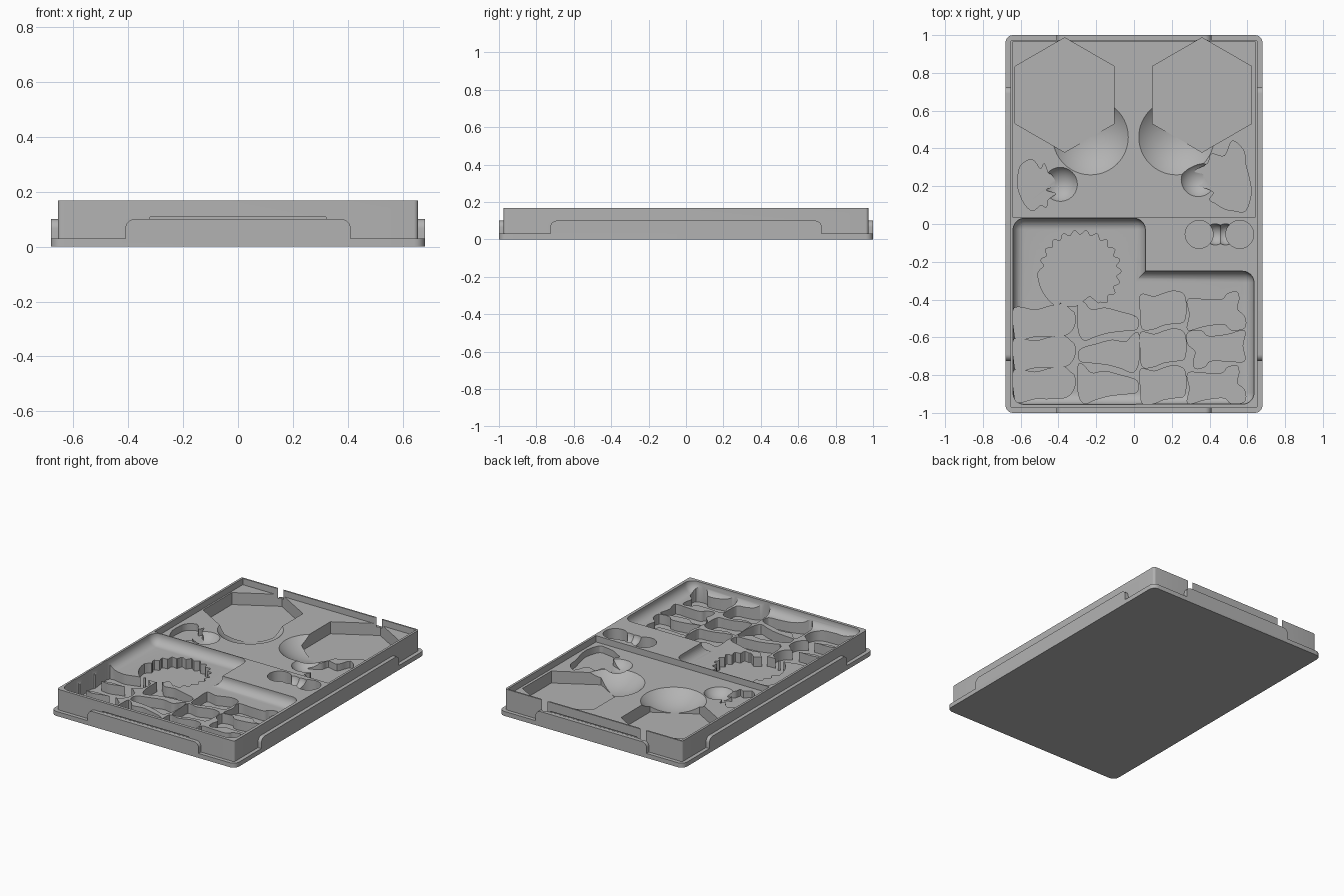
import bpy, bmesh, math
from mathutils import Matrix, Vector

if "Cube" in bpy.data.objects:
    bpy.data.objects.remove(bpy.data.objects["Cube"], do_unlink=True)

TOP, DECK, BASIN, FLOOR = 0.167, 0.125, 0.1, 0.035

grey = bpy.data.materials.new("plain grey")
grey.use_nodes = True
grey.diffuse_color = (0.45, 0.45, 0.45, 1)
grey.node_tree.nodes["Principled BSDF"].inputs["Base Color"].default_value = grey.diffuse_color


def finish(name, bm, matrix=None):
    if matrix:
        bm.transform(matrix)
    bmesh.ops.recalc_face_normals(bm, faces=bm.faces)
    mesh = bpy.data.meshes.new(name)
    bm.to_mesh(mesh)
    bm.free()
    mesh.materials.append(grey)
    obj = bpy.data.objects.new(name, mesh)
    bpy.context.collection.objects.link(obj)
    return obj


def prism(name, outline, low, high, matrix=None):
    bm = bmesh.new()
    face = bm.faces.new([bm.verts.new((x, y, low)) for x, y in outline])
    side = bmesh.ops.extrude_face_region(bm, geom=[face])
    moved = [v for v in side["geom"] if isinstance(v, bmesh.types.BMVert)]
    bmesh.ops.translate(bm, vec=(0, 0, high - low), verts=moved)
    return finish(name, bm, matrix)


def box(name, x0, x1, y0, y1, z0, z1, radius=0, segments=6, round_floor=False):
    # Box with rounded upright corners and, for basins, a rounded floor edge
    bm = bmesh.new()
    bmesh.ops.create_cube(bm, size=1)
    bm.transform(Matrix.Translation(((x0 + x1) / 2, (y0 + y1) / 2, (z0 + z1) / 2))
                 @ Matrix.Diagonal((x1 - x0, y1 - y0, z1 - z0, 1)))
    if radius:
        middle = (z0 + z1) / 2
        edges = []
        for e in bm.edges:
            a, b = (v.co.z for v in e.verts)
            upright = abs(a - b) > 0.001
            if upright or (round_floor and max(a, b) < middle):
                edges.append(e)
        bmesh.ops.bevel(bm, geom=edges, offset=radius, segments=segments,
                        profile=0.5, affect="EDGES", clamp_overlap=True)
    return finish(name, bm)


def ring(x, y, radius, count, start=0.0):
    angles = [start + math.tau * i / count for i in range(count)]
    return [(x + radius * math.cos(a), y + radius * math.sin(a)) for a in angles]


def smooth_outline(points, x, y, sx=1, sy=1, steps=4):
    # Closed smooth curve through points given in hundredths
    p = [Vector(q) for q in points]
    n, out = len(p), []
    for i in range(n):
        a, b, c, d = (p[(i + k) % n] for k in (-1, 0, 1, 2))
        for s in range(steps):
            t = s / steps
            v = (b * 2 + (c - a) * t + (a * 2 - b * 5 + c * 4 - d) * t ** 2
                 + (b * 3 - a - c * 3 + d) * t ** 3) / 2
            out.append((x + sx * v.x / 100, y + sy * v.y / 100))
    return out


def combine(target, tool, operation):
    mod = target.modifiers.new(operation.lower(), "BOOLEAN")
    mod.operation, mod.solver, mod.object = operation, "EXACT", tool
    bpy.context.view_layer.objects.active = target
    bpy.ops.object.modifier_apply(modifier=mod.name)
    bpy.data.objects.remove(tool, do_unlink=True)


def scoop(x, y, radius, depth, surface):
    # Shallow spherical dish with the given rim radius and depth
    ball = (radius ** 2 + depth ** 2) / (2 * depth)
    bm = bmesh.new()
    bmesh.ops.create_uvsphere(bm, u_segments=64, v_segments=48, radius=ball)
    return finish("scoop", bm, Matrix.Translation((x, y, surface - depth + ball)))


# Outer shell: body, bottom flange and raised grip panels
tray = box("tray", -0.655, 0.655, -0.975, 0.975, 0.01, TOP, 0.015)
combine(tray, box("flange", -0.68, 0.68, -1, 1, 0, 0.03, 0.04), "UNION")


def panel_outline(half):
    r, height = 0.035, 0.1
    arc = [(half - r + r * math.cos(a), height - r + r * math.sin(a))
           for a in (math.pi / 2 * i / 8 for i in range(9))]
    right = [(half, 0.015)] + arc
    return right + [(-x, z) for x, z in reversed(right)]


upright = Matrix.Rotation(math.pi / 2, 4, "X")
turn = Matrix.Rotation(math.pi / 2, 4, "Z")
combine(tray, prism("end_panels", panel_outline(0.41), -1, 1, upright), "UNION")
combine(tray, prism("side_panels", panel_outline(0.725), -0.68, 0.68, turn @ upright), "UNION")

cutters = []

# Snap grooves just above the end panels
for s in (-1, 1):
    y0, y1 = sorted((s * 0.968, s * 1.02))
    cutters.append(box("groove", -0.32, 0.32, y0, y1, 0.1005, 0.107))

# Rear deck, and the L-shaped front basin made of two filleted boxes
cutters.append(box("deck", -0.64, 0.64, 0.035, 0.965, DECK, 0.3))
cutters.append(box("basin", -0.64, 0.06, -0.955, 0.03, BASIN, 0.3, 0.06, 10, True))
cutters.append(box("basin_wing", -0.639, 0.635, -0.954, -0.25, BASIN + 0.0005, 0.3, 0.06, 10, True))

# Hexagon pockets with finger scoops
for x, sx in ((-0.367, -0.23), (0.36, 0.225)):
    cutters.append(prism("hexagon", ring(x, 0.683, 0.303, 6, math.pi / 2), 0.045, 0.3))
    cutters.append(scoop(sx, 0.46, 0.2, 0.0795, DECK))

# Figure pockets on the deck with small scoops
small_figure = [(-4, 13), (-1, 12), (2, 8), (4, 11), (6, 6), (8, 5), (10, 0), (5, -3), (10, -5),
                (6, -8), (5, -12), (2, -11), (-2, -14), (-6, -11), (-9, -5), (-10, 0), (-9, 9)]
large_figure = [(4, 20), (10, 15), (11, 8), (13, 0), (14, -8), (11, -17), (5, -17), (0, -16),
                (-5, -13), (-8, -11), (-6, -7), (-13, -4), (-17, -1), (-11, 2), (-16, 4),
                (-9, 8), (-7, 13), (0, 12)]
cutters.append(prism("small_figure", smooth_outline(small_figure, -0.515, 0.21), 0.08, 0.3))
cutters.append(prism("large_figure", smooth_outline(large_figure, 0.48, 0.24), 0.08, 0.3))
cutters.append(scoop(-0.39, 0.21, 0.09, 0.05, DECK))
cutters.append(scoop(0.34, 0.235, 0.09, 0.05, DECK))

# Pair of round token pockets joined by two small scoops
for x, sx in ((0.345, 0.43), (0.56, 0.485)):
    cutters.append(prism("token", ring(x, -0.055, 0.074, 40), 0.09, 0.3))
    cutters.append(scoop(sx, -0.055, 0.056, 0.05, TOP))

# Scalloped round pocket with a notched lower edge
scallop = []
for i in range(160):
    a = math.tau * i / 160
    r = 0.205 + 0.012 * math.cos(22 * a)
    if math.pi < a < math.pi * 1.32:
        r = 0.225
    x, y = r * math.cos(a), r * math.sin(a)
    scallop.append((-0.285 + x, -0.25 + max(y, -0.185 + 0.055 * max(0, 1 - abs(x - 0.05) / 0.07))))
cutters.append(prism("scallop", scallop, FLOOR, 0.3))

# Grid of piece pockets: one outline per column, centre x, then (y, x flip, y flip) per row
columns = [
    ([(-16, 7), (-5, 6), (3, 8), (10, 9), (14, 6), (16, 4), (16, -2), (12, -7), (3, -8),
      (-5, -8), (-14, -10), (-16, -5)],
     -0.475, [(-0.515, 1, 1), (-0.68, 1, 1), (-0.845, 1, 1)]),
    ([(-16, 10), (-13, 10), (-9, 6), (-2, 7), (6, 5), (15, 2), (15, -4), (8, -5), (0, -6),
      (-7, -8), (-13, -10), (-16, -4)],
     -0.135, [(-0.515, 1, 1), (-0.685, -1, 1), (-0.85, 1, 1)]),
    ([(-12, 8), (-5, 7), (1, 9), (6, 10), (11, 8), (12, 1), (11, -6), (6, -7), (0, -8),
      (-5, -10), (-11, -10), (-12, -2)],
     0.155, [(-0.455, 1, 1), (-0.655, 1, 1), (-0.85, 1, 1)]),
    ([(-15, 6), (-6, 6), (3, 6), (6, 9), (11, 10), (12, 6), (11, 1), (15, -3), (15, -9),
      (8, -10), (4, -7), (-6, -8), (-15, -10), (-14, -2)],
     0.435, [(-0.46, 1, 1), (-0.665, -1, -1), (-0.85, 1, 1)]),
]
for outline, x, rows in columns:
    for y, fx, fy in rows:
        cutters.append(prism("piece", smooth_outline(outline, x, y, fx, fy), FLOOR, 0.3))

for cutter in cutters:
    combine(tray, cutter, "DIFFERENCE")

bpy.ops.object.select_all(action="DESELECT")
tray.select_set(True)
bpy.context.view_layer.objects.active = tray
bpy.ops.object.shade_smooth_by_angle(angle=math.radians(30))
